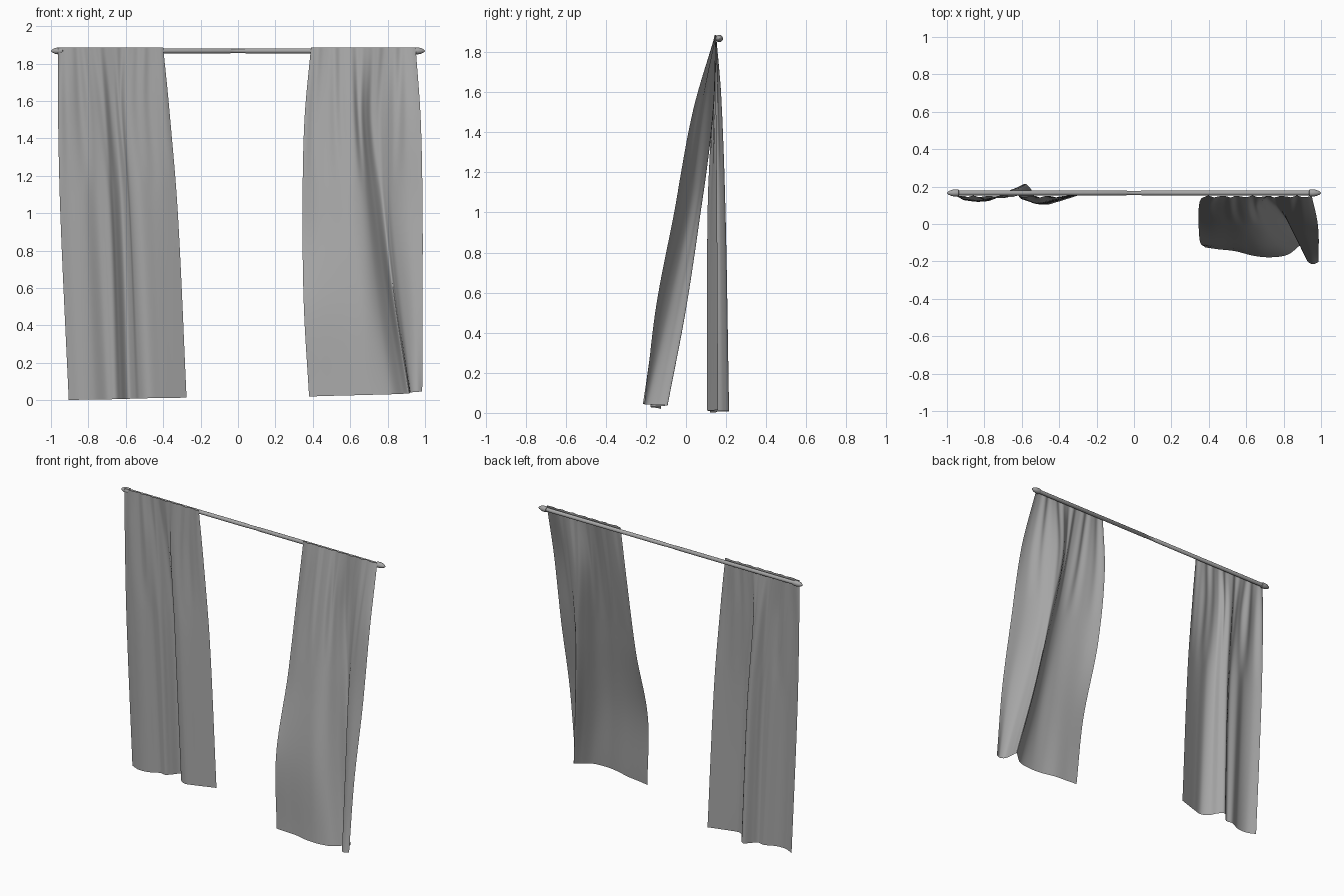
import bpy, math
from mathutils import Vector

if "Cube" in bpy.data.objects:
    bpy.data.objects.remove(bpy.data.objects["Cube"])

ROD_Y, ROD_Z, TOP = 0.166, 1.868, 1.886

grey = bpy.data.materials.new("mid_grey")
grey.diffuse_color = (0.38, 0.38, 0.38, 1)
grey.use_nodes = True
grey.node_tree.nodes["Principled BSDF"].inputs["Base Color"].default_value = grey.diffuse_color


def make_object(name, verts, faces):
    mesh = bpy.data.meshes.new(name)
    mesh.from_pydata(verts, [], faces)
    mesh.update()
    mesh.materials.append(grey)
    ob = bpy.data.objects.new(name, mesh)
    bpy.context.collection.objects.link(ob)
    bpy.ops.object.select_all(action='DESELECT')
    ob.select_set(True)
    bpy.context.view_layer.objects.active = ob
    bpy.ops.object.shade_smooth_by_angle(angle=math.radians(50))
    return ob


def spline(keys, pts, t):
    """Smooth curve through pts placed at the rising parameters keys."""
    n = len(pts)
    i = 0
    while i < n - 2 and t > keys[i + 1]:
        i += 1

    def slope(k):
        a, b = max(k - 1, 0), min(k + 1, n - 1)
        return (pts[b] - pts[a]) / (keys[b] - keys[a])
    h = keys[i + 1] - keys[i]
    s = (t - keys[i]) / h
    return (pts[i] * (2 * s**3 - 3 * s**2 + 1) + slope(i) * (h * (s**3 - 2 * s**2 + s))
            + pts[i + 1] * (3 * s**2 - 2 * s**3) + slope(i + 1) * (h * (s**3 - s**2)))


def lathe_x(name, profile, sign=1, sides=20):
    """Turn (x, radius) points around the rod axis."""
    verts, faces = [], []
    for x, r in profile:
        for k in range(sides):
            a = sign * 2 * math.pi * k / sides
            verts.append((sign * x, ROD_Y + r * math.cos(a), ROD_Z + r * math.sin(a)))
    for j in range(len(profile) - 1):
        for k in range(sides):
            n = (k + 1) % sides
            faces.append((j * sides + k, (j + 1) * sides + k, (j + 1) * sides + n, j * sides + n))
    faces.append(tuple(range(sides)))
    faces.append(tuple(reversed(range((len(profile) - 1) * sides, len(profile) * sides))))
    return make_object(name, verts, faces)


def curtain(name, sections, top_x, hem, phase, cols=110, rows=56):
    """Loft plan-view (x, y) sections, given from hem upwards, to a pleated top edge."""
    count = len(sections[0][1])
    levels = [lv for lv, _ in sections] + [1.0]
    plans = [[Vector(p) for p in pts] for _, pts in sections]
    plans.append([Vector((top_x[0] + (top_x[1] - top_x[0]) * k / (count - 1), 0.147))
                  for k in range(count)])
    keys = [k / (count - 1) for k in range(count)]
    verts, faces = [], []
    for c in range(cols + 1):
        u = c / cols
        column = [spline(keys, plan, u) for plan in plans]
        bottom = hem[0] + (hem[1] - hem[0]) * u
        for r in range(rows + 1):
            t = r / rows
            p = spline(levels, column, t)
            # gathered pleats fade out below the rod
            fade = max(0.0, (t - 0.6) / 0.4)
            amp = 0.007 * fade * (1.7 - 1.2 * fade)
            y = p.y + amp * (math.sin(2 * math.pi * 7 * u + phase)
                             + 0.35 * math.sin(2 * math.pi * 12 * u))
            verts.append((p.x, y, bottom + (TOP - bottom) * t))
    w = rows + 1
    for c in range(cols):
        for r in range(rows):
            a = c * w + r
            faces.append((a, a + w, a + w + 1, a + 1))
    return make_object(name, verts, faces)


# Rod with a slightly thinner telescoping middle
lathe_x("curtain_rod", [(-0.95, 0.013), (-0.04, 0.013), (-0.038, 0.0115),
                        (0.038, 0.0115), (0.04, 0.013), (0.95, 0.013)])

# Rounded end caps
cap = [(0.935, 0.013), (0.937, 0.017), (0.945, 0.0185), (0.962, 0.0185),
       (0.976, 0.016), (0.99, 0.010), (0.997, 0.005), (1.0, 0.001)]
for label, sign in (("left", -1), ("right", 1)):
    lathe_x("rod_finial_" + label, cap, sign)

# Left curtain: hangs straight with one deep ridge pushed backwards
curtain("left_curtain", [
    (0.0, [(-.905, .15), (-.84, .122), (-.77, .125), (-.70, .155), (-.655, .15), (-.625, .175),
           (-.585, .215), (-.55, .185), (-.525, .135), (-.475, .104), (-.41, .118), (-.345, .138),
           (-.275, .16)]),
    (0.53, [(-.95, .15), (-.89, .125), (-.82, .122), (-.75, .145), (-.69, .14), (-.66, .165),
            (-.62, .197), (-.585, .17), (-.57, .13), (-.52, .108), (-.45, .122), (-.39, .135),
            (-.322, .155)]),
    (0.84, [(-.963, .15), (-.91, .132), (-.85, .14), (-.79, .135), (-.74, .14), (-.70, .16),
            (-.66, .175), (-.63, .158), (-.60, .137), (-.55, .13), (-.49, .143), (-.43, .137),
            (-.37, .15)]),
], (-0.962, -0.40), (0.002, 0.014), 0.0)

# Right curtain: blown forward, with a deep fold near its outer edge
curtain("right_curtain", [
    (0.0, [(.38, -.125), (.45, -.135), (.54, -.145), (.64, -.17), (.73, -.178), (.82, -.165),
           (.88, -.12), (.915, -.092), (.918, -.14), (.925, -.195), (.955, -.215), (.985, -.205)]),
    (0.26, [(.352, -.09), (.43, -.10), (.51, -.11), (.60, -.125), (.68, -.13), (.745, -.105),
            (.80, -.05), (.838, .0), (.852, -.04), (.875, -.09), (.93, -.135), (.987, -.15)]),
    (0.53, [(.345, .05), (.42, .01), (.50, -.015), (.58, -.035), (.64, -.035), (.69, -.015),
            (.735, .035), (.775, .075), (.80, .055), (.83, .015), (.90, -.03), (.987, -.055)]),
    (0.79, [(.355, .125), (.42, .10), (.49, .08), (.55, .065), (.61, .06), (.65, .08),
            (.685, .11), (.73, .14), (.78, .12), (.84, .08), (.90, .045), (.977, .03)]),
], (0.39, 0.95), (0.02, 0.047), 1.3)
